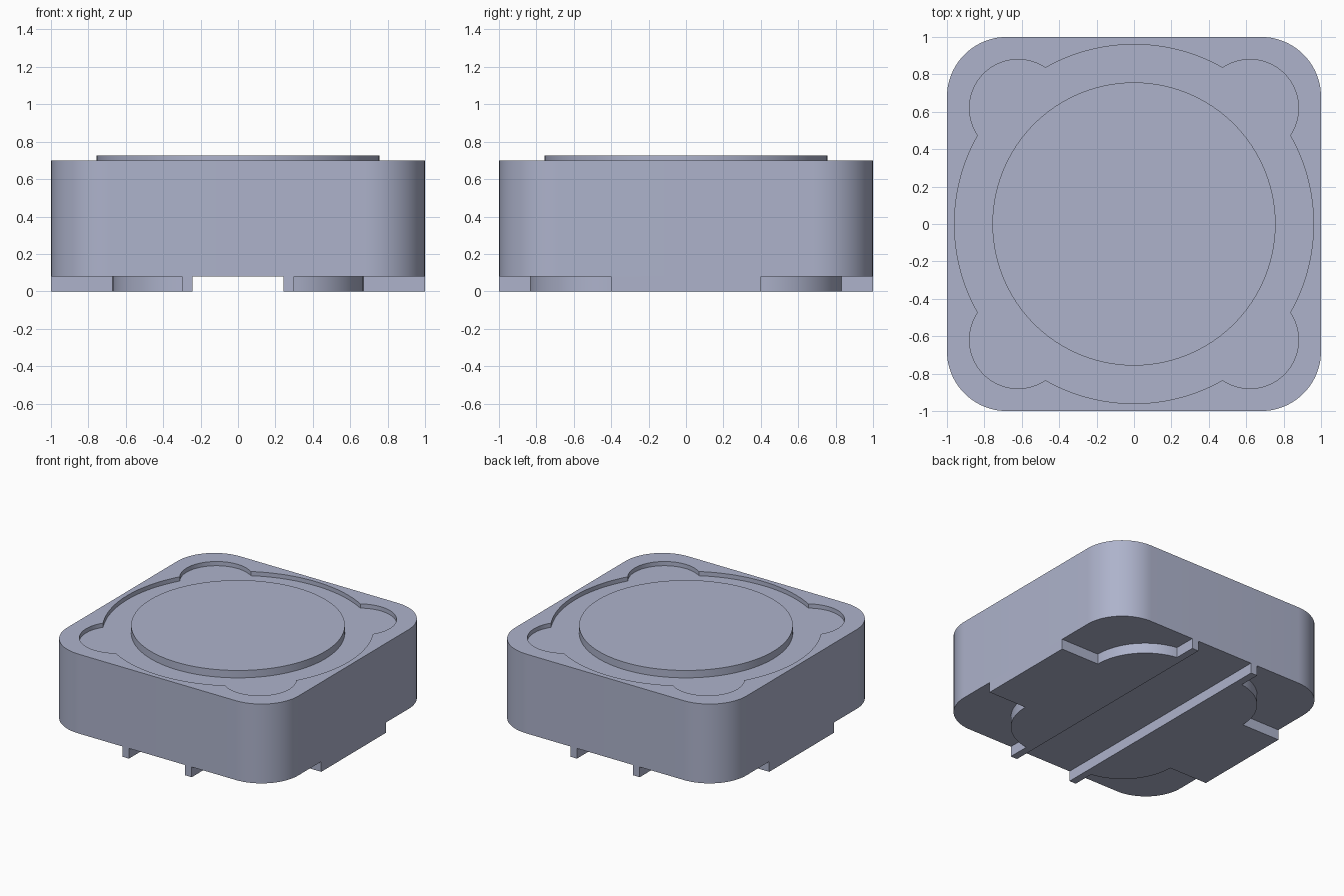
import bpy, bmesh, math

cube = bpy.data.objects.get("Cube")
if cube:
    bpy.data.objects.remove(cube, do_unlink=True)

grey = bpy.data.materials.new("blue_grey")
colour = (0.42, 0.45, 0.60, 1)
grey.diffuse_color = colour
grey.use_nodes = True
for node in grey.node_tree.nodes:
    if node.type == 'BSDF_PRINCIPLED':
        node.inputs["Base Color"].default_value = colour


def arc(cx, cy, r, start, end, steps):
    """Points along an arc, angles in degrees."""
    angles = [math.radians(start + (end - start) * i / steps) for i in range(steps + 1)]
    return [(cx + r * math.cos(a), cy + r * math.sin(a)) for a in angles]


def four_times(points):
    """Repeat a quarter outline around the z axis."""
    out, quarter = [], list(points)
    for _ in range(4):
        out += quarter
        quarter = [(-y, x) for x, y in quarter]
    return out


def ring(bm, outline, z):
    return [bm.verts.new((x, y, z)) for x, y in outline]


def walls(bm, low, high):
    n = len(low)
    for i in range(n):
        j = (i + 1) % n
        bm.faces.new((low[i], low[j], high[j], high[i]))


def finish(bm, name):
    bmesh.ops.recalc_face_normals(bm, faces=bm.faces[:])
    mesh = bpy.data.meshes.new(name)
    bm.to_mesh(mesh)
    bm.free()
    mesh.materials.append(grey)
    obj = bpy.data.objects.new(name, mesh)
    bpy.context.collection.objects.link(obj)
    bpy.ops.object.select_all(action='DESELECT')
    obj.select_set(True)
    bpy.context.view_layer.objects.active = obj
    bpy.ops.object.shade_smooth_by_angle(angle=math.radians(30))
    return obj


def prism(name, outline, z0, z1):
    bm = bmesh.new()
    low, high = ring(bm, outline, z0), ring(bm, outline, z1)
    walls(bm, low, high)
    bm.faces.new(low)
    bm.faces.new(high)
    return finish(bm, name)


BASE, FLOOR, RIM, TOP = 0.08, 0.667, 0.70, 0.725

# Housing: rounded square with a shallow lobed pocket in the top
outer = four_times(arc(0.68, 0.68, 0.32, 0, 90, 20))
R, r, c = 0.96, 0.26, 0.62
d = c * math.sqrt(2)
half = math.degrees(math.acos((R * R + d * d - r * r) / (2 * R * d)))
px, py = (R * math.cos(math.radians(45 + half)), R * math.sin(math.radians(45 + half)))
lobe = math.degrees(math.atan2(py - c, px - c))
pocket = four_times(arc(c, c, r, 90 - lobe, lobe, 24)
                    + arc(0, 0, R, 45 + half, 135 - half, 24)[1:-1])

bm = bmesh.new()
out_low, out_high = ring(bm, outer, BASE), ring(bm, outer, RIM)
in_low, in_high = ring(bm, pocket, FLOOR), ring(bm, pocket, RIM)
walls(bm, out_low, out_high)
walls(bm, in_low, in_high)
bm.faces.new(out_low)
bm.faces.new(in_low)
rim_edges = [bm.edges.get((loop[i - 1], loop[i]))
             for loop in (out_high, in_high) for i in range(len(loop))]
bmesh.ops.triangle_fill(bm, use_beauty=True, edges=rim_edges)
finish(bm, "housing")

# Raised round core in the pocket
prism("core_disc", arc(0, 0, 0.757, 0, 360, 96)[:-1], FLOOR, TOP)

# Two base plates with curved shoulders, separated by a channel
shoulder_end = math.degrees(math.acos((0.30 - 0.233) / 0.437))
back_half = [(1, 0.4)] + arc(0.233, 0.4, 0.437, 0, shoulder_end, 20) + [(0.30, 1), (0.243, 1)]
plate = back_half + [(x, -y) for x, y in reversed(back_half)]
for side, sign in (("left", 1), ("right", -1)):
    prism(side + "_base_plate", [(sign * x, y) for x, y in plate], 0, BASE)
